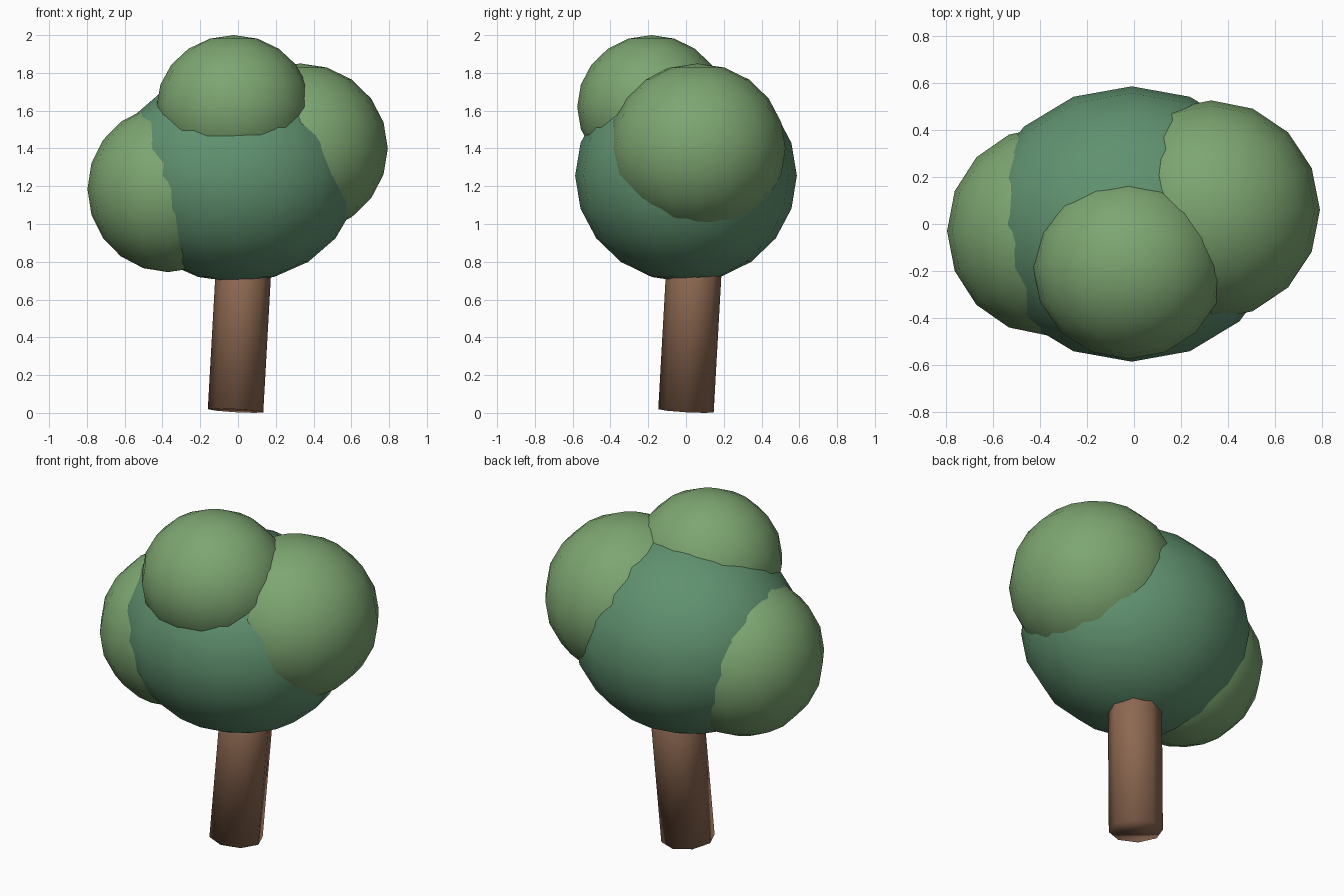
import bpy
from mathutils import Vector

if "Cube" in bpy.data.objects:
    bpy.data.objects.remove(bpy.data.objects["Cube"])


def material(name, rgb):
    m = bpy.data.materials.new(name)
    m.diffuse_color = (*rgb, 1)
    m.use_nodes = True
    m.node_tree.nodes["Principled BSDF"].inputs["Base Color"].default_value = m.diffuse_color
    return m


dark = material("dark_leaf_green", (0.117, 0.285, 0.160))
light = material("light_leaf_green", (0.205, 0.380, 0.165))
brown = material("bark_brown", (0.265, 0.138, 0.082))


def finish(name, mat):
    ob = bpy.context.object
    ob.name = name
    ob.data.materials.append(mat)
    return ob


# Foliage: low-sided, smooth-shaded ellipsoids
def foliage(name, centre, radii, mat):
    bpy.ops.mesh.primitive_uv_sphere_add(segments=16, ring_count=10, radius=1, location=centre)
    ob = finish(name, mat)
    ob.scale = radii
    bpy.ops.object.transform_apply(location=False, rotation=False, scale=True)
    bpy.ops.object.shade_smooth()


foliage("main_foliage", (-0.01, 0.0, 1.255), (0.65, 0.587, 0.563), dark)
foliage("right_foliage", (0.33, 0.06, 1.40), (0.463, 0.467, 0.45), light)
foliage("left_foliage", (-0.37, -0.03, 1.185), (0.427, 0.445, 0.44), light)
foliage("top_foliage", (-0.023, -0.183, 1.62), (0.408, 0.393, 0.38), light)

# Trunk: eight-sided cylinder leaning towards +x and +y
axis = Vector((0.056, 0.056, 1)).normalized()
length = 1.1
base = Vector((-0.013, 0.0, 0.0115))
bpy.ops.mesh.primitive_cylinder_add(vertices=8, radius=0.147, depth=length,
                                    location=base + axis * length / 2)
trunk = finish("trunk", brown)
trunk.rotation_euler = Vector((0, 0, 1)).rotation_difference(axis).to_euler()
bpy.ops.object.shade_smooth()
